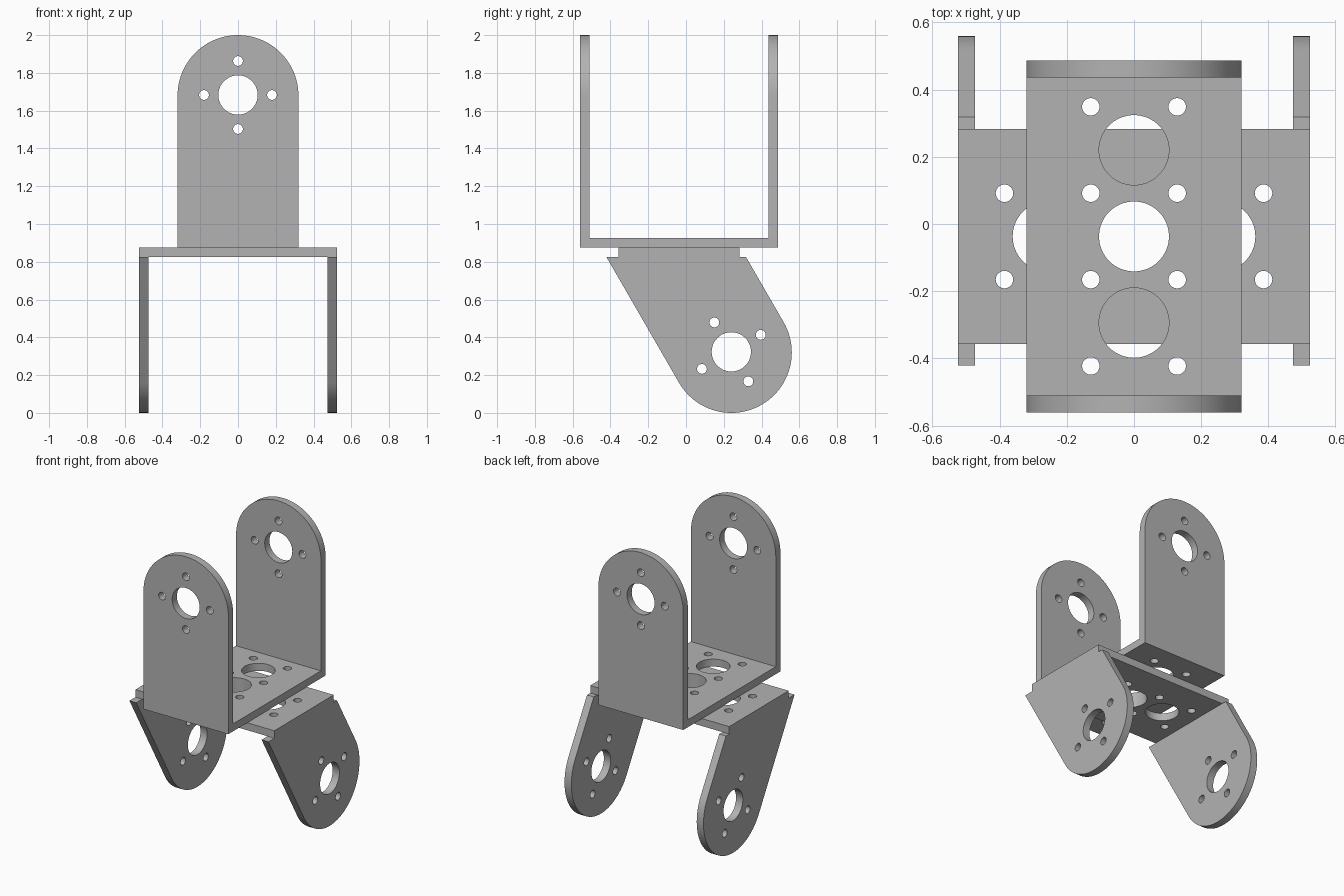
import bpy, bmesh
from math import sin, cos, tan, pi, radians
from mathutils import Matrix, Vector

if "Cube" in bpy.data.objects:
    bpy.data.objects.remove(bpy.data.objects["Cube"], do_unlink=True)

T = 0.051            # sheet thickness
HALF = 0.524         # half length of each bracket
W = 0.32             # half width of each bracket
CY = -0.037          # shared centre of the two bases
JOINT = 0.876        # plane where the two bases meet
BIG, SMALL = 0.104, 0.026
PITCH = 0.18         # bolt circle of the arm holes
GRID = 0.257         # hole spacing on the bases

metal = bpy.data.materials.new("grey metal")
metal.use_nodes = True
grey = (0.45, 0.45, 0.45, 1)
metal.diffuse_color = grey
metal.node_tree.nodes["Principled BSDF"].inputs["Base Color"].default_value = grey


def arc(cx, cy, r, start, end, n):
    return [(cx + r * cos(start + (end - start) * i / n),
             cy + r * sin(start + (end - start) * i / n)) for i in range(n + 1)]


def circle(cx, cy, r):
    return arc(cx, cy, r, 0, 2 * pi, 64 if r > 0.05 else 32)[:-1]


def plate(name, outline, holes, u, v, origin):
    """Sheet cut from an outline with holes, centred on origin in the u-v plane."""
    curve = bpy.data.curves.new(name, "CURVE")
    curve.dimensions = "2D"
    curve.fill_mode = "BOTH"
    curve.extrude = T / 2
    for pts in [outline] + [circle(*h) for h in holes]:
        spline = curve.splines.new("POLY")
        spline.points.add(len(pts) - 1)
        for p, (a, b) in zip(spline.points, pts):
            p.co = (a, b, 0, 1)
        spline.use_cyclic_u = True
    temp = bpy.data.objects.new(name + " outline", curve)
    bpy.context.collection.objects.link(temp)
    bpy.context.view_layer.update()
    mesh = bpy.data.meshes.new_from_object(
        temp.evaluated_get(bpy.context.evaluated_depsgraph_get()))
    bpy.data.objects.remove(temp, do_unlink=True)

    # Weld caps to walls and turn the sheet into place
    u, v = Vector(u), Vector(v)
    turn = Matrix((u, v, u.cross(v))).transposed().to_4x4()
    bm = bmesh.new()
    bm.from_mesh(mesh)
    bmesh.ops.remove_doubles(bm, verts=bm.verts, dist=0.0001)
    bmesh.ops.transform(bm, matrix=Matrix.Translation(origin) @ turn, verts=bm.verts)
    bmesh.ops.recalc_face_normals(bm, faces=bm.faces)
    bm.to_mesh(mesh)
    bm.free()
    mesh.name = name
    mesh.materials.clear()
    mesh.materials.append(metal)
    obj = bpy.data.objects.new(name, mesh)
    bpy.context.collection.objects.link(obj)
    bpy.ops.object.select_all(action="DESELECT")
    obj.select_set(True)
    bpy.context.view_layer.objects.active = obj
    bpy.ops.object.shade_smooth_by_angle(angle=radians(30))
    return obj


def arm_holes(cx, cy, tilt):
    ring = [(cx + PITCH * cos(tilt + k * pi / 2),
             cy + PITCH * sin(tilt + k * pi / 2), SMALL) for k in range(4)]
    return [(cx, cy, BIG)] + ring


# Bases: three large holes in a row with bolt holes between them
inner = HALF - T
base_outline = [(-inner, -W), (inner, -W), (inner, W), (-inner, W)]
base_holes = [(k * GRID, 0, BIG) for k in (-1, 0, 1)]
base_holes += [(k * GRID / 2, s * GRID / 2, SMALL)
               for k in (-3, -1, 1, 3) for s in (-1, 1)]
plate("upper_base", base_outline, base_holes,
      (0, 1, 0), (-1, 0, 0), (0, CY, JOINT + T / 2))
plate("lower_base", base_outline, base_holes,
      (1, 0, 0), (0, 1, 0), (0, CY, JOINT - T / 2))

# Upper arms: upright with round tops
top = 2 - W
upper_outline = [(-W, JOINT), (W, JOINT)] + arc(0, top, W, 0, pi, 48)
for name, side in (("upper_front_arm", -1), ("upper_back_arm", 1)):
    plate(name, upper_outline, arm_holes(0, top + 0.003, 0),
          (1, 0, 0), (0, 0, 1), (0, CY + side * (HALF - T / 2), 0))

# Lower arms: tilted toward the back, with a tab that meets the base
tilt = radians(30)
py, pz = 0.24, W
shoulder = JOINT - T
round_end = arc(py, pz, W, pi + tilt, 2 * pi + tilt, 48)
back_y = round_end[-1][0] - (shoulder - round_end[-1][1]) * tan(tilt)
front_y = round_end[0][0] - (shoulder - round_end[0][1]) * tan(tilt)
lower_outline = round_end + [
    (back_y, shoulder), (CY + W, shoulder), (CY + W, JOINT),
    (CY - W, JOINT), (CY - W, shoulder), (front_y, shoulder)]
for name, side in (("lower_left_arm", 1), ("lower_right_arm", -1)):
    plate(name, lower_outline, arm_holes(py, pz + 0.003, tilt),
          (0, 1, 0), (0, 0, 1), (side * (HALF - T / 2), 0, 0))
